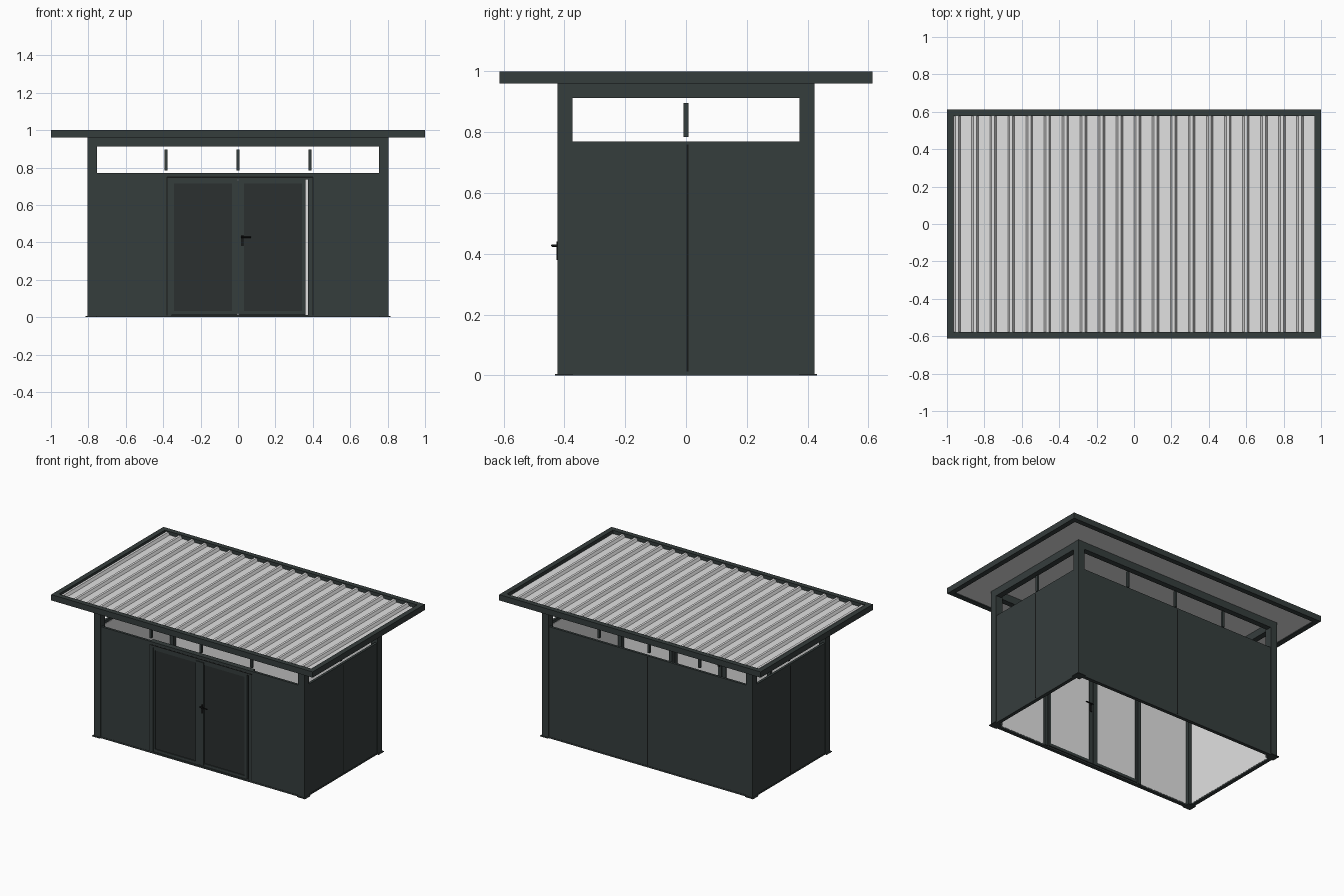
import bpy, bmesh
from mathutils import Vector

cube = bpy.data.objects.get("Cube")
if cube:
    bpy.data.objects.remove(cube, do_unlink=True)


def material(name, rgb):
    m = bpy.data.materials.new(name)
    m.use_nodes = True
    m.diffuse_color = (*rgb, 1)
    bsdf = m.node_tree.nodes["Principled BSDF"]
    bsdf.inputs["Base Color"].default_value = (*rgb, 1)
    bsdf.inputs["Roughness"].default_value = 0.7
    return m


DARK = material("anthracite green", (0.036, 0.047, 0.046))
PANEL = material("door panel charcoal", (0.024, 0.029, 0.029))
LIGHT = material("light grey", (0.75, 0.75, 0.75))
BLACK = material("black", (0.008, 0.009, 0.009))


def finish(name, bm, mat):
    bmesh.ops.recalc_face_normals(bm, faces=bm.faces)
    mesh = bpy.data.meshes.new(name)
    bm.to_mesh(mesh)
    bm.free()
    mesh.materials.append(mat)
    ob = bpy.data.objects.new(name, mesh)
    bpy.context.collection.objects.link(ob)
    return ob


def box(name, x, y, z, mat):
    """Box from a (start, end) pair on each axis."""
    bm = bmesh.new()
    bmesh.ops.create_cube(bm, size=1)
    for v in bm.verts:
        v.co = Vector([(a + b) / 2 + c * abs(b - a) for (a, b), c in zip((x, y, z), v.co)])
    return finish(name, bm, mat)


def rod(name, centre, radius, length, mat, axis):
    bpy.ops.mesh.primitive_cylinder_add(vertices=16, radius=radius, depth=length, location=centre)
    ob = bpy.context.object
    ob.name = name
    ob.rotation_euler = {"X": (0, 1.5708, 0), "Y": (1.5708, 0, 0), "Z": (0, 0, 0)}[axis]
    ob.data.materials.append(mat)
    bpy.ops.object.shade_smooth_by_angle()


W, D = 0.805, 0.423          # half width and depth of the body
POST, SILL, HEAD, EAVE = 0.05, 0.77, 0.912, 0.962
WALL = (0.008, SILL)
LINING = (0.012, SILL - 0.02)

# Corner posts with foot plates
for sx in (-1, 1):
    for sy in (-1, 1):
        box("corner_post", (sx * (W - POST), sx * W), (sy * (D - POST), sy * D), (0, EAVE), DARK)
        box("foot_plate", (sx * (W - POST), sx * (W + 0.01)),
            (sy * (D - POST), sy * (D + 0.008)), (0, 0.005), DARK)

# Head beams, base rails and clerestory bars on the long sides
for s in (-1, 1):
    y_out, y_in = s * (D - 0.001), s * (D - 0.04)
    box("long_head_beam", (-W + POST, W - POST), (y_out, y_in), (HEAD, EAVE), DARK)
    box("long_base_rail", (-W + POST, W - POST), (y_out, s * (D - 0.025)), (0, 0.01), DARK)
    for x in (-0.385, 0, 0.385):
        box("clerestory_bar", (x - 0.008, x + 0.008), (s * (D - 0.015), s * (D - 0.03)),
            (0.785, 0.897), DARK)

# End walls with light lining and centre seam
for s in (-1, 1):
    x_out, x_in = s * (W - 0.001), s * (W - 0.04)
    box("end_head_beam", (x_out, x_in), (-D + POST, D - POST), (HEAD, EAVE), DARK)
    box("end_base_rail", (x_out, s * (W - 0.025)), (-D + POST, D - POST), (0, 0.01), DARK)
    box("end_wall", (s * (W - 0.003), s * (W - 0.02)), (-D + POST, D - POST), WALL, DARK)
    box("end_lining", (s * (W - 0.02), s * (W - 0.024)), (-D + POST, D - POST), LINING, LIGHT)
    box("end_seam", (s * (W - 0.004), s * (W - 0.002)), (0.002, 0.008), (0.012, 0.76), BLACK)
    box("end_clerestory_bar", (s * (W - 0.015), s * (W - 0.03)), (-0.008, 0.008),
        (0.785, 0.897), DARK)

# Back wall
box("back_wall", (-W + POST, W - POST), (D - 0.003, D - 0.02), WALL, DARK)
box("back_lining", (-W + POST, W - POST), (D - 0.02, D - 0.024), LINING, LIGHT)
box("back_seam", (-0.003, 0.003), (D - 0.004, D - 0.002), (0.012, 0.76), BLACK)

# Front walls either side of the doorway
for s, edge in ((-1, 0.38), (1, 0.40)):
    span = (s * edge, s * (W - POST))
    box("front_wall", span, (-D + 0.003, -D + 0.02), WALL, DARK)
    box("front_lining", span, (-D + 0.02, -D + 0.024), LINING, LIGHT)
    box("door_jamb", (s * (edge - 0.025), s * edge), (-D + 0.002, -D + 0.04), (0, 0.75), DARK)
    box("jamb_gap", (s * (edge - 0.003), s * (edge + 0.003)), (-D + 0.001, -D + 0.004),
        (0.01, 0.75), BLACK)
box("door_header", (-0.38, 0.40), (-D + 0.002, -D + 0.04), (0.735, SILL), DARK)
box("header_gap", (-0.38, 0.40), (-D + 0.001, -D + 0.004), (0.745, 0.751), BLACK)

# Pair of framed door leaves
for s in (-1, 1):
    inner, outer = 0.002, 0.36
    y = (-D + 0.006, -D + 0.03)
    box("door_inner_stile", (s * inner, s * 0.032), y, (0.012, 0.735), DARK)
    box("door_outer_stile", (s * 0.343, s * outer), y, (0.012, 0.735), DARK)
    box("door_top_rail", (s * 0.032, s * 0.343), y, (0.715, 0.735), DARK)
    box("door_bottom_rail", (s * 0.032, s * 0.343), y, (0.012, 0.032), DARK)
    box("door_panel", (s * 0.032, s * 0.343), (-D + 0.012, -D + 0.02), (0.032, 0.715), PANEL)
    box("door_lining", (s * 0.032, s * 0.343), (-D + 0.02, -D + 0.024), (0.032, 0.715), LIGHT)
box("door_cover_strip", (-0.03, 0.03), (-D + 0.001, -D + 0.008), (0.02, 0.73), DARK)

# Lever handles outside and inside
for face, s in ((-D + 0.001, -1), (-D + 0.03, 1)):
    box("handle_plate", (0.015, 0.03), (face, face + s * 0.004), (0.38, 0.44), BLACK)
    rod("handle_stem", (0.023, face + s * 0.009, 0.427), 0.004, 0.02, BLACK, "Y")
    rod("handle_lever", (0.043, face + s * 0.018, 0.427), 0.004, 0.055, BLACK, "X")

# Roof edge frame
RX, RY, RIM = 1.0, 0.613, 0.035
for s in (-1, 1):
    box("roof_long_edge", (-RX, RX), (s * (RY - RIM), s * RY), (0.96, 1.0), DARK)
    box("roof_end_edge", (s * (RX - RIM), s * RX), (-RY + RIM, RY - RIM), (0.96, 1.0), DARK)
box("ceiling", (-RX + RIM, RX - RIM), (-RY + RIM, RY - RIM), (0.966, 0.97), LIGHT)

# Ribbed roof sheet swept from a repeating trapezoid profile
base, crest = 0.976, 0.994
profile = [(-RX + RIM, base)]
for i in range(20):
    x = -0.946 + i * 0.0965
    profile += [(x - 0.018, base), (x - 0.008, crest), (x + 0.008, crest), (x + 0.018, base)]
profile.append((RX - RIM, base))
bm = bmesh.new()
rows = [[bm.verts.new((x, y, z)) for x, z in profile] for y in (-RY + RIM, RY - RIM)]
for i in range(len(profile) - 1):
    bm.faces.new((rows[0][i], rows[0][i + 1], rows[1][i + 1], rows[1][i]))
sheet = finish("roof_sheet", bm, LIGHT)
thick = sheet.modifiers.new("thickness", "SOLIDIFY")
thick.thickness = 0.003
